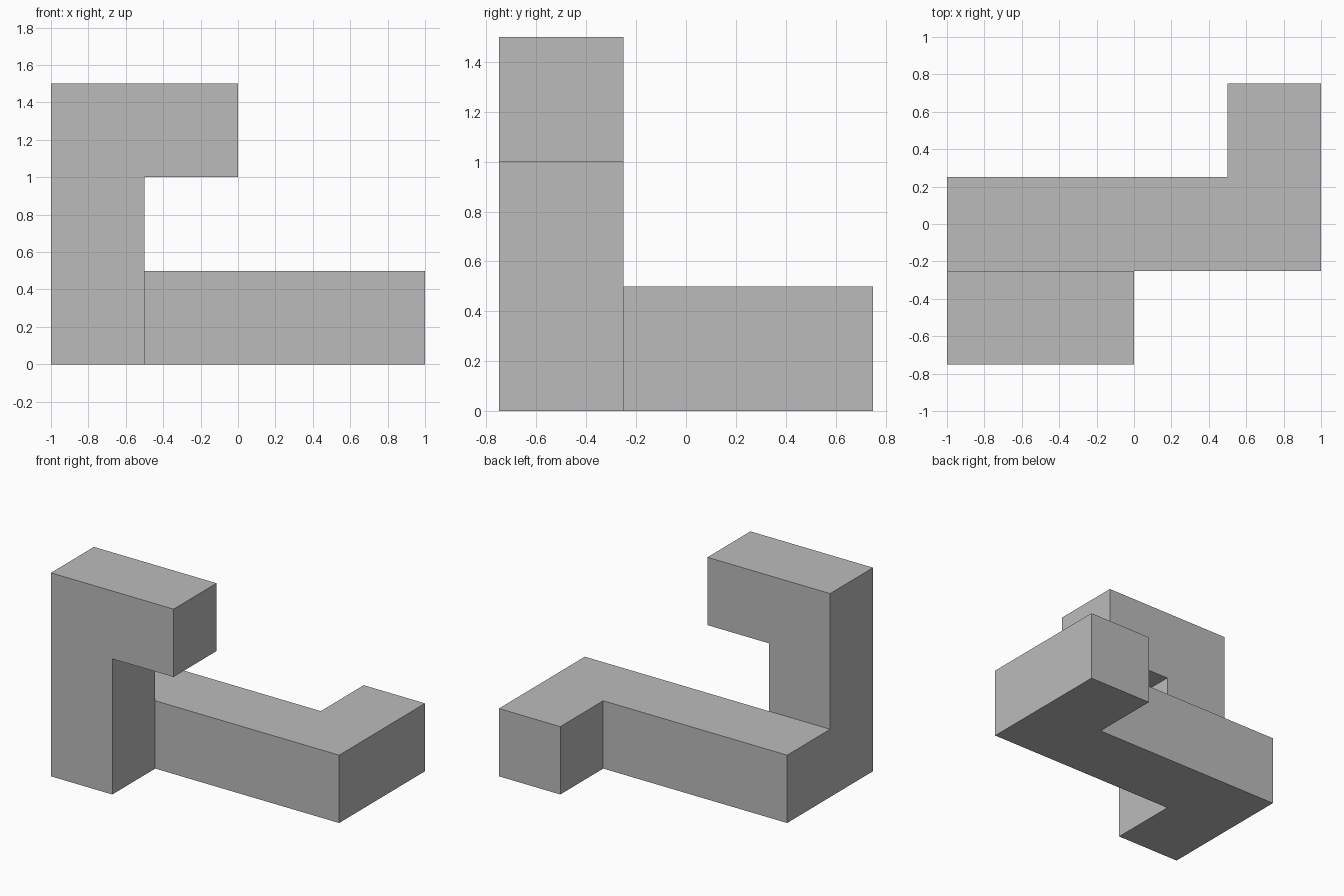
import bpy
import bmesh
from mathutils import Vector

cube = bpy.data.objects.get("Cube")
if cube:
    bpy.data.objects.remove(cube, do_unlink=True)

UNIT = 0.5
CORNER = Vector((-1, -0.75, 0))

# Equal cubic cells making up one continuous square bar
base_bar = {(x, 1, 0) for x in range(4)}
back_foot = {(3, 2, 0)}
front_column = {(0, 0, z) for z in range(3)}
top_arm = {(1, 0, 2)}
cells = base_bar | back_foot | front_column | top_arm


def add_side(bm, cell, axis, sign):
    """Add one square side of a cell, facing outward."""
    normal, u, v = Vector(), Vector(), Vector()
    normal[axis] = sign
    u[(axis + 1) % 3] = 1
    v[(axis + 2) % 3] = sign
    middle = Vector(cell) + Vector((0.5, 0.5, 0.5)) + normal / 2
    corners = [middle + (a * u + b * v) / 2
               for a, b in ((-1, -1), (1, -1), (1, 1), (-1, 1))]
    bm.faces.new([bm.verts.new(CORNER + c * UNIT) for c in corners])


# Keep only the outer sides, then merge them into clean flat faces
bm = bmesh.new()
for cell in sorted(cells):
    for axis in range(3):
        for sign in (-1, 1):
            neighbour = list(cell)
            neighbour[axis] += sign
            if tuple(neighbour) not in cells:
                add_side(bm, cell, axis, sign)
bmesh.ops.remove_doubles(bm, verts=bm.verts, dist=0.001)
bmesh.ops.dissolve_limit(bm, angle_limit=0.01, verts=bm.verts, edges=bm.edges)
bmesh.ops.recalc_face_normals(bm, faces=bm.faces)

mesh = bpy.data.meshes.new("bent_block")
bm.to_mesh(mesh)
bm.free()
block = bpy.data.objects.new("bent_block", mesh)
bpy.context.collection.objects.link(block)

# Plain grey finish
grey = bpy.data.materials.new("plain_grey")
grey.use_nodes = True
colour = (0.5, 0.5, 0.5, 1)
grey.diffuse_color = colour
grey.node_tree.nodes["Principled BSDF"].inputs["Base Color"].default_value = colour
mesh.materials.append(grey)
